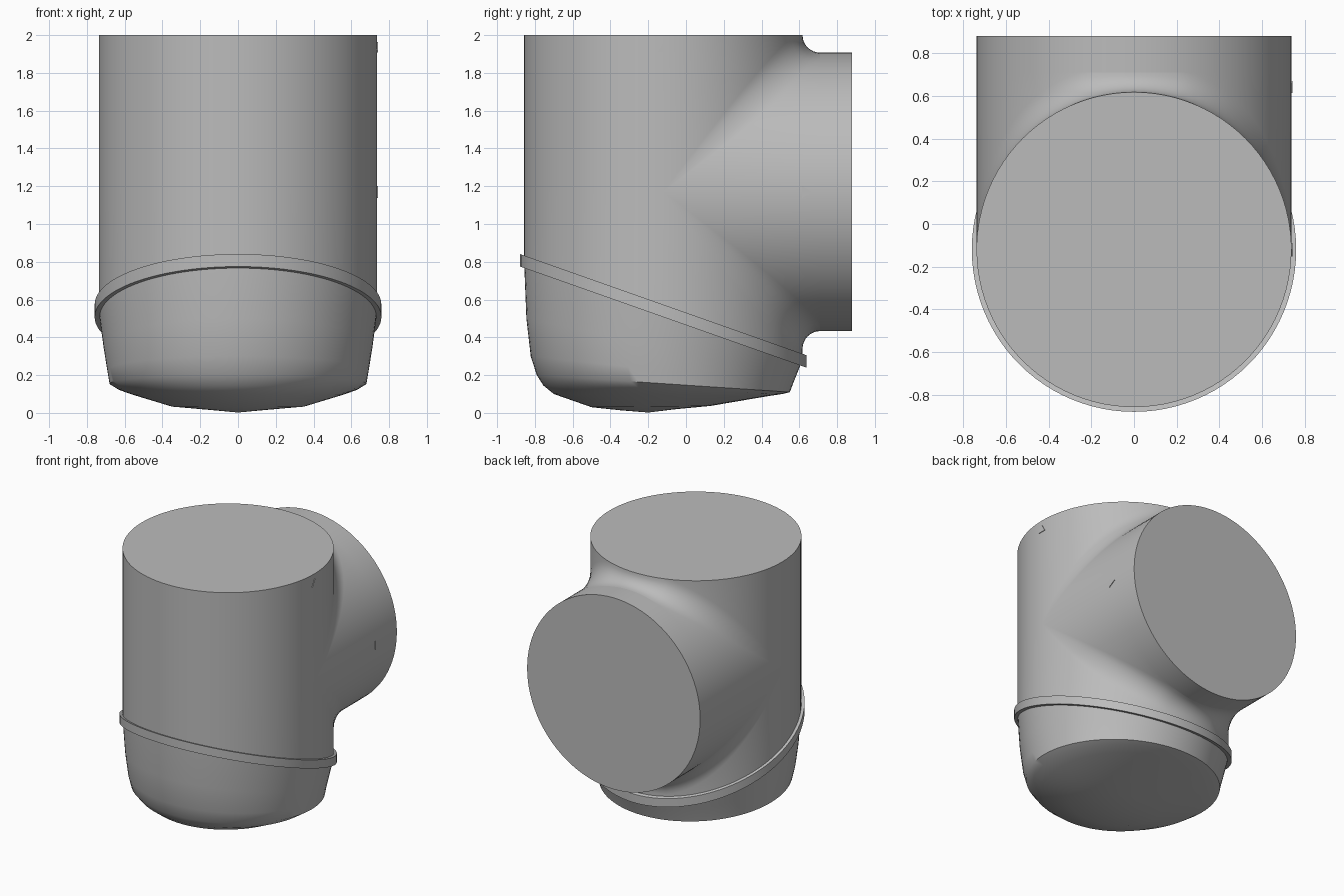
import bpy, bmesh
from math import sin, cos, pi, radians
from mathutils import Vector

if "Cube" in bpy.data.objects:
    bpy.data.objects.remove(bpy.data.objects["Cube"])

R = 0.737        # radius of body and branch
CY = -0.12       # body axis position in y
CZ = 1.17        # branch axis height
TOP, SEAM, END = 2.0, 0.71, 0.88
N = 48           # segments per half turn

grey = bpy.data.materials.new("plain grey")
grey.use_nodes = True
grey.diffuse_color = (0.5, 0.5, 0.5, 1)
grey.node_tree.nodes["Principled BSDF"].inputs["Base Color"].default_value = (0.5, 0.5, 0.5, 1)


def seam_height(y):
    """Height of the tilted joint between body and lower bowl."""
    return 0.54 - 0.353 * (y - CY)


def add_grid(bm, rows, closed=False):
    """Skin equal-length rows of points with quads."""
    grid = [[bm.verts.new(p) for p in row] for row in rows]
    pairs = list(zip(grid, grid[1:]))
    if closed:
        pairs.append((grid[-1], grid[0]))
    for a, b in pairs:
        for i in range(len(a) - 1):
            bm.faces.new((a[i], a[i + 1], b[i + 1], b[i]))
    return grid


def finish(name, bm, angle=40):
    bmesh.ops.remove_doubles(bm, verts=bm.verts, dist=0.0005)
    bmesh.ops.recalc_face_normals(bm, faces=bm.faces)
    mesh = bpy.data.meshes.new(name)
    bm.to_mesh(mesh)
    bm.free()
    mesh.materials.append(grey)
    ob = bpy.data.objects.new(name, mesh)
    bpy.context.collection.objects.link(ob)
    bpy.ops.object.select_all(action='DESELECT')
    ob.select_set(True)
    bpy.context.view_layer.objects.active = ob
    bpy.ops.object.shade_smooth_by_angle(angle=radians(angle))
    return ob


def blend_column(phi, side):
    """Line from the body end, round the fillet, to the branch seam."""
    s = max(sin(phi), 0)
    x, y, z = R * cos(phi), CY + R * s, CZ + side * R * s
    d = min(0.093 * s + 0.07 * abs(sin(2 * phi)), SEAM - y)
    corner = Vector((x, y, z))
    a, b = Vector((x, y, z + side * d)), Vector((x, y + d, z))
    p, q = a.lerp(corner, 0.55), b.lerp(corner, 0.55)
    pts = [Vector((x, y, TOP if side > 0 else seam_height(y)))]
    for i in range(9):
        t = i / 8
        u = 1 - t
        pts.append(a * u**3 + p * 3 * u * u * t + q * 3 * u * t * t + b * t**3)
    return pts + [Vector((x, SEAM, z))]


# Main body: blended back halves, plain front half and top cap
bm = bmesh.new()
half = [pi * i / N for i in range(N + 1)]
for side in (1, -1):
    add_grid(bm, [blend_column(f, side) for f in half])
front = []
for f in half:
    x, y = -R * cos(f), CY - R * sin(f)
    front.append([(x, y, TOP), (x, y, CZ), (x, y, seam_height(y))])
add_grid(bm, front)
turn = [pi * i / N for i in range(2 * N)]
bm.faces.new([bm.verts.new((R * cos(f), CY + R * sin(f), TOP)) for f in turn])
finish("main_body", bm)

# Side branch collar with closed end
bm = bmesh.new()
collar = add_grid(bm, [[(R * cos(f), y, CZ + R * sin(f)) for y in (SEAM, END)]
                       for f in turn], closed=True)
bm.faces.new([column[1] for column in collar])
finish("branch_collar", bm)

# Lower bowl: tilted oval sections (front y, front z, back y, back z, half width)
sections = [
    (-0.857, 0.80, 0.617, 0.28, 0.737),
    (-0.845, 0.50, 0.585, 0.20, 0.712),
    (-0.822, 0.30, 0.565, 0.15, 0.692),
    (-0.790, 0.20, 0.550, 0.11, 0.680),
    (-0.755, 0.145, 0.51, 0.10, 0.630),
    (-0.700, 0.10, 0.43, 0.088, 0.550),
    (-0.500, 0.03, 0.13, 0.037, 0.350),
    (-0.350, 0.014, -0.05, 0.02, 0.160),
]
bm = bmesh.new()
columns = []
for f in turn:
    k = (1 + sin(f)) / 2
    columns.append([(w * cos(f), yf + (yb - yf) * k, zf + (zb - zf) * k)
                    for yf, zf, yb, zb, w in sections] + [(0, -0.2, 0.002)])
add_grid(bm, columns, closed=True)
finish("lower_bowl", bm)

# Tilted band round the joint
bm = bmesh.new()
columns = []
for f in turn:
    column = []
    for r, dz in ((0.725, 0.033), (0.759, 0.033), (0.759, -0.033), (0.725, -0.033)):
        y = CY + r * sin(f)
        column.append((r * cos(f), y, seam_height(y) + dz))
    columns.append(column)
add_grid(bm, columns, closed=True)
finish("joint_band", bm)


# Small triangular direction marks
def direction_mark(name, y, z, turn_angle):
    bm = bmesh.new()
    outline = [(-0.032, -0.028), (0.032, -0.028), (0.0, 0.028)]
    c, s = cos(turn_angle), sin(turn_angle)
    face = bm.faces.new([bm.verts.new((R - 0.002, y + c * u - s * v, z + s * u + c * v))
                         for u, v in outline])
    new = bmesh.ops.extrude_face_region(bm, geom=[face])["geom"]
    bmesh.ops.translate(bm, vec=(0.006, 0, 0),
                        verts=[g for g in new if isinstance(g, bmesh.types.BMVert)])
    finish(name, bm, 20)


direction_mark("upper_mark", CY, 1.936, 0)
direction_mark("branch_mark", 0.642, CZ, -pi / 2)
